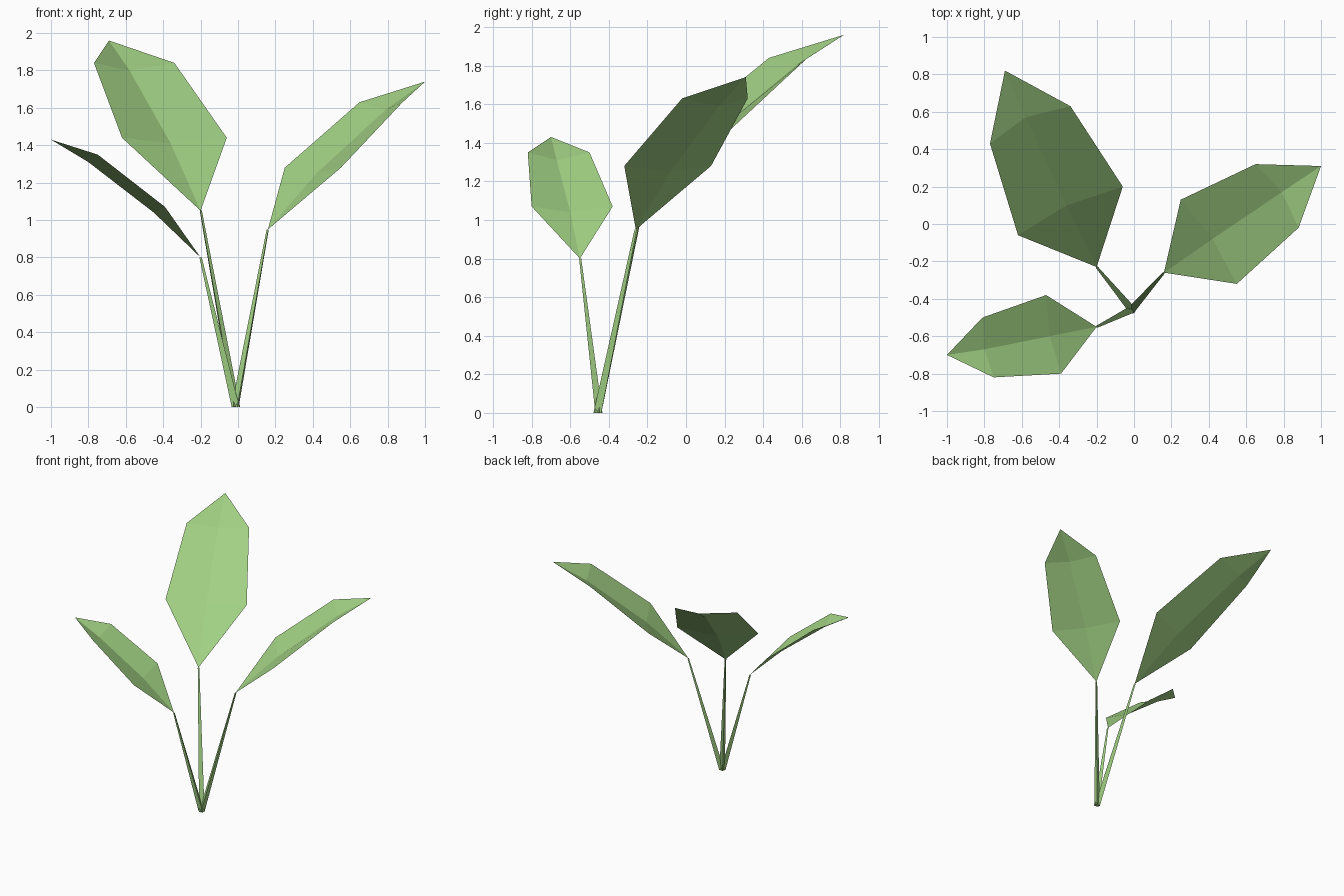
import bpy, bmesh, math
from mathutils import Vector

if "Cube" in bpy.data.objects:
    bpy.data.objects.remove(bpy.data.objects["Cube"])

green = bpy.data.materials.new("leaf green")
green.diffuse_color = (0.36, 0.64, 0.23, 1)
green.use_nodes = True
green.node_tree.nodes["Principled BSDF"].inputs["Base Color"].default_value = green.diffuse_color
ROOT = Vector((-0.012, -0.457, 0))


def finish(name, bm):
    me = bpy.data.meshes.new(name)
    bm.to_mesh(me)
    bm.free()
    me.materials.append(green)
    bpy.context.collection.objects.link(bpy.data.objects.new(name, me))


def leaf(name, base, tip, left, mid, right):
    # folded blade: each side has two rim points, sharing the midrib
    bm = bmesh.new()
    b, t = bm.verts.new(base), bm.verts.new(tip)
    l, m, r = ([bm.verts.new(p) for p in row] for row in (left, mid, right))
    for f in ((b, m[0], l[0]), (l[0], m[0], m[1], l[1]), (l[1], m[1], t),
              (b, r[0], m[0]), (m[0], r[0], r[1], m[1]), (m[1], r[1], t)):
        bm.faces.new(f)
    finish(name, bm)


def stem(name, top, r0=0.024, r1=0.007):
    # three-sided tapering stalk from the shared root, one edge facing outward
    top = Vector(top)
    out = math.atan2(top.y - ROOT.y, top.x - ROOT.x)
    bm = bmesh.new()
    rings = []
    for c, r in ((ROOT, r0), (top, r1)):
        rings.append([bm.verts.new(c + Vector((r * math.cos(out + a), r * math.sin(out + a), 0)))
                      for a in (0, math.tau / 3, 2 * math.tau / 3)])
    lo, hi = rings
    for i in range(3):
        j = (i + 1) % 3
        bm.faces.new((lo[i], lo[j], hi[j], hi[i]))
    bm.faces.new(lo[::-1])
    bm.faces.new(hi)
    finish(name, bm)


# name: base, tip, left rim, midrib, right rim
LEAVES = {
    "back": ((-.20, -.23, 1.05), (-.69, .82, 1.96),
             ((-.62, -.06, 1.44), (-.77, .43, 1.84)),
             ((-.36, .10, 1.41), (-.58, .57, 1.80)),
             ((-.06, .20, 1.44), (-.34, .63, 1.84))),
    "right": ((.16, -.26, .95), (1.0, .31, 1.74),
              ((.25, .13, 1.28), (.65, .32, 1.63)),
              ((.42, -.08, 1.25), (.79, .17, 1.59)),
              ((.55, -.32, 1.28), (.88, -.02, 1.63))),
    "left": ((-.20, -.55, .80), (-1.0, -.70, 1.43),
             ((-.39, -.80, 1.07), (-.75, -.82, 1.35)),
             ((-.45, -.60, 1.04), (-.80, -.67, 1.31)),
             ((-.47, -.38, 1.07), (-.81, -.50, 1.35))),
}
for side, pts in LEAVES.items():
    leaf(side + "_leaf", *pts)
    stem(side + "_stem", pts[0])
